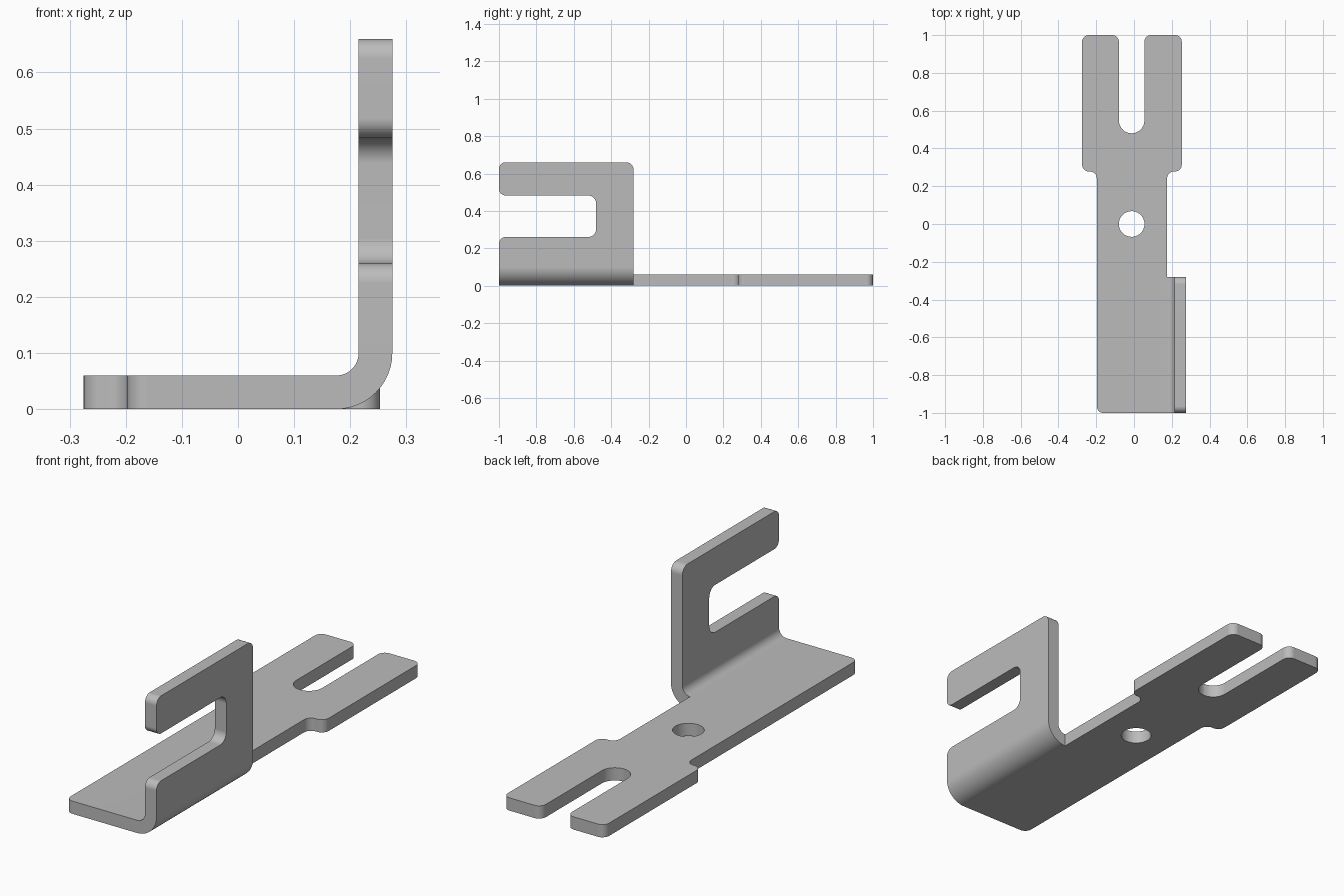
import bpy, bmesh, math
from mathutils import Vector

if "Cube" in bpy.data.objects:
    bpy.data.objects.remove(bpy.data.objects["Cube"], do_unlink=True)

T = 0.06                                  # sheet thickness
INNER, OUTER = 0.04, 0.10                 # bend radii
BEND_X, FRONT, BACK = 0.175, -1.0, -0.28  # bend line and its extent
AXIS_X = -0.0125                          # slot and hole centre line


def rounded(corners, steps=8):
    """Outline from (a, b, radius) corners, each radius turned into an arc."""
    out = []
    for i, (a, b, r) in enumerate(corners):
        p = Vector((a, b))
        if r == 0:
            out.append(p)
            continue
        u = (Vector(corners[i - 1][:2]) - p).normalized()
        v = (Vector(corners[(i + 1) % len(corners)][:2]) - p).normalized()
        centre = p + (u + v) * r
        for k in range(steps + 1):
            t = k / steps * math.pi / 2
            out.append(centre - v * r * math.cos(t) - u * r * math.sin(t))
    return out


def add_plate(bm, loops, place, thickness, on_seam):
    """Fill the loops, extrude to a plate and open the wall on the bend seam."""
    edges = []
    for loop in loops:
        vs = [bm.verts.new(place(*p)) for p in loop]
        edges += [bm.edges.new((v, vs[i - 1])) for i, v in enumerate(vs)]
    caps = bmesh.ops.triangle_fill(bm, edges=edges, use_beauty=True)["geom"]
    faces = [f for f in caps if isinstance(f, bmesh.types.BMFace)]
    geom = bmesh.ops.extrude_face_region(bm, geom=faces, use_keep_orig=True)["geom"]
    top = [g for g in geom if isinstance(g, bmesh.types.BMVert)]
    bmesh.ops.translate(bm, verts=top, vec=thickness)
    seam = [f for f in bm.faces if all(on_seam(v.co) for v in f.verts)]
    bmesh.ops.delete(bm, geom=seam, context="FACES")


bm = bmesh.new()

# Flat base: wide forked end, narrower neck and round hole
base = rounded([
    (-0.197, FRONT, 0.035), (BEND_X, FRONT, 0), (BEND_X, BACK, 0),
    (BEND_X, 0.278, 0.036), (0.253, 0.278, 0.036), (0.253, 1, 0.035),
    (0.055, 1, 0.035), (0.055, 0.48, 0.0674), (-0.08, 0.48, 0.0674),
    (-0.08, 1, 0.035), (-0.275, 1, 0.035), (-0.275, 0.278, 0.036),
    (-0.197, 0.278, 0.036)])
hole = [(AXIS_X + 0.068 * math.cos(k * math.pi / 20), 0.068 * math.sin(k * math.pi / 20))
        for k in range(40)]
add_plate(bm, [base, hole], lambda a, b: (a, b, 0), (0, 0, T),
          lambda c: abs(c.x - BEND_X) < 1e-4 and c.y < BACK + 1e-4)

# Upright tab with a slot open to the front
tab = rounded([
    (FRONT, OUTER, 0), (BACK, OUTER, 0), (BACK, 0.66, 0.04), (FRONT, 0.66, 0.035),
    (FRONT, 0.483, 0.035), (-0.48, 0.483, 0.045), (-0.48, 0.26, 0.045),
    (FRONT, 0.26, 0.035)])
outer_x = BEND_X + OUTER
add_plate(bm, [tab], lambda a, b: (outer_x, a, b), (-T, 0, 0),
          lambda c: abs(c.z - OUTER) < 1e-4 and c.x > BEND_X + 1e-4)

# Quarter bend joining the base to the tab
rings = []
for k in range(13):
    t = k / 12 * math.pi / 2
    rings.append([bm.verts.new((BEND_X + r * math.sin(t), y, OUTER - r * math.cos(t)))
                  for r, y in ((OUTER, FRONT), (OUTER, BACK), (INNER, BACK), (INNER, FRONT))])
for a, b in zip(rings, rings[1:]):
    for i in range(4):
        bm.faces.new((a[i - 1], a[i], b[i], b[i - 1]))

bmesh.ops.remove_doubles(bm, verts=bm.verts, dist=1e-4)
bmesh.ops.recalc_face_normals(bm, faces=bm.faces)
mesh = bpy.data.meshes.new("bent_bracket")
bm.to_mesh(mesh)
bm.free()
bracket = bpy.data.objects.new("bent_bracket", mesh)
bpy.context.collection.objects.link(bracket)

# Plain grey metal
grey = bpy.data.materials.new("grey_metal")
grey.use_nodes = True
colour = (0.5, 0.5, 0.5, 1)
grey.diffuse_color = colour
grey.node_tree.nodes["Principled BSDF"].inputs["Base Color"].default_value = colour
mesh.materials.append(grey)

# Smooth arcs, crisp sheet edges, flat broad faces
bpy.ops.object.select_all(action="DESELECT")
bracket.select_set(True)
bpy.context.view_layer.objects.active = bracket
bpy.ops.object.shade_smooth_by_angle(angle=math.radians(30))
weighted = bracket.modifiers.new("even_shading", "WEIGHTED_NORMAL")
weighted.keep_sharp = True
